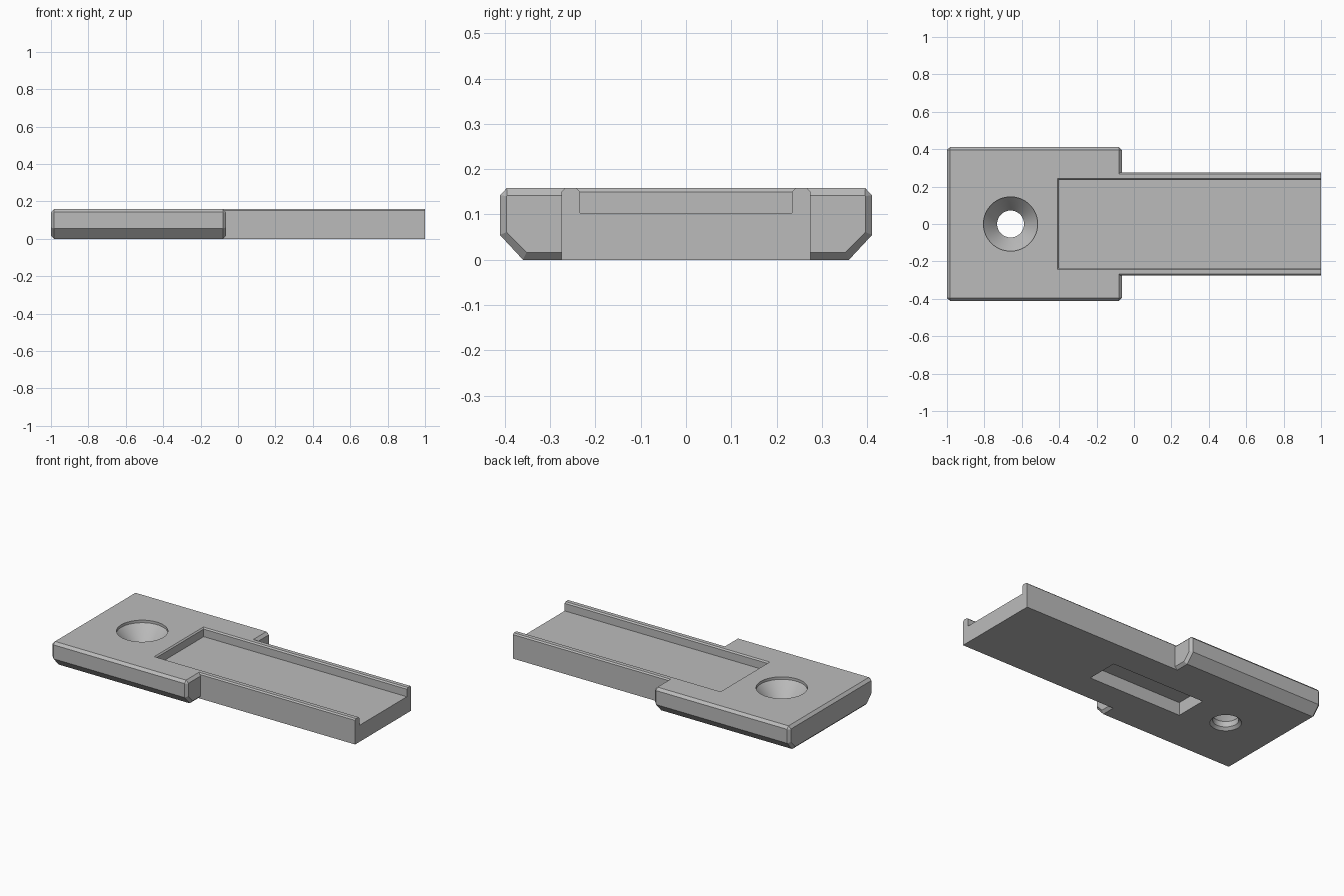
import bpy
import bmesh
from math import cos, sin, tau, radians

cube = bpy.data.objects.get("Cube")
if cube:
    bpy.data.objects.remove(cube, do_unlink=True)

grey = bpy.data.materials.new("plain grey")
grey.use_nodes = True
colour = (0.5, 0.5, 0.5, 1)
grey.diffuse_color = colour
grey.node_tree.nodes["Principled BSDF"].inputs["Base Color"].default_value = colour


def loft(name, rings):
    """Closed solid skinned through rings with equal point counts."""
    bm = bmesh.new()
    loops = [[bm.verts.new(p) for p in ring] for ring in rings]
    n = len(loops[0])
    for a, b in zip(loops, loops[1:]):
        for i in range(n):
            j = (i + 1) % n
            bm.faces.new((a[i], a[j], b[j], b[i]))
    bm.faces.new(loops[0])
    bm.faces.new(loops[-1])
    bmesh.ops.recalc_face_normals(bm, faces=bm.faces)
    mesh = bpy.data.meshes.new(name)
    bm.to_mesh(mesh)
    bm.free()
    mesh.materials.append(grey)
    obj = bpy.data.objects.new(name, mesh)
    bpy.context.collection.objects.link(obj)
    return obj


def section(x, half):
    """Mirror a half outline (y, z) across y = 0 at a given x."""
    pts = half + [(-y, z) for y, z in reversed(half)]
    return [(x, y, z) for y, z in pts]


def rect(x0, x1, y, z):
    return [(x0, -y, z), (x1, -y, z), (x1, y, z), (x0, y, z)]


def circle(x, r, z, n=64):
    return [(x + r * cos(tau * i / n), r * sin(tau * i / n), z) for i in range(n)]


def combine(target, other, operation):
    mod = target.modifiers.new(operation.lower(), "BOOLEAN")
    mod.operation = operation
    mod.solver = "EXACT"
    mod.object = other
    bpy.context.view_layer.objects.active = target
    bpy.ops.object.modifier_apply(modifier=mod.name)
    bpy.data.objects.remove(other, do_unlink=True)


top = 0.158

# Wide head with chamfered edges all round
full = [(0.36, 0), (0.411, 0.055), (0.411, 0.142), (0.396, top)]
inset = [(0.352, 0.016), (0.396, 0.061), (0.396, 0.141), (0.395, 0.142)]
plate = loft("mounting_plate", [section(-1, inset), section(-0.984, full),
                                section(-0.081, full), section(-0.065, inset)])

# Narrow tongue with lightly chamfered top edges
strip = [(0.275, 0), (0.275, 0.15), (0.267, top)]
combine(plate, loft("tongue", [section(-0.6, strip), section(1, strip)]), "UNION")

# Open-ended channel in the top
combine(plate, loft("channel", [rect(-0.4, 1.1, 0.234, 0.103),
                                rect(-0.4, 1.1, 0.234, 0.15),
                                rect(-0.42, 1.1, 0.254, 0.17)]), "DIFFERENCE")

# Blind slot in the underside
combine(plate, loft("slot", [rect(-0.41, 0.23, 0.1, -0.05),
                             rect(-0.41, 0.23, 0.1, 0.08)]), "DIFFERENCE")

# Countersunk screw hole
hole = [(0.088, -0.05), (0.088, 0), (0.072, 0.016), (0.072, 0.05),
        (0.138, 0.135), (0.145, 0.142), (0.145, 0.2)]
combine(plate, loft("screw_hole", [circle(-0.66, r, z) for r, z in hole]), "DIFFERENCE")

bpy.ops.object.select_all(action="DESELECT")
plate.select_set(True)
bpy.context.view_layer.objects.active = plate
bpy.ops.object.shade_smooth_by_angle(angle=radians(20))
